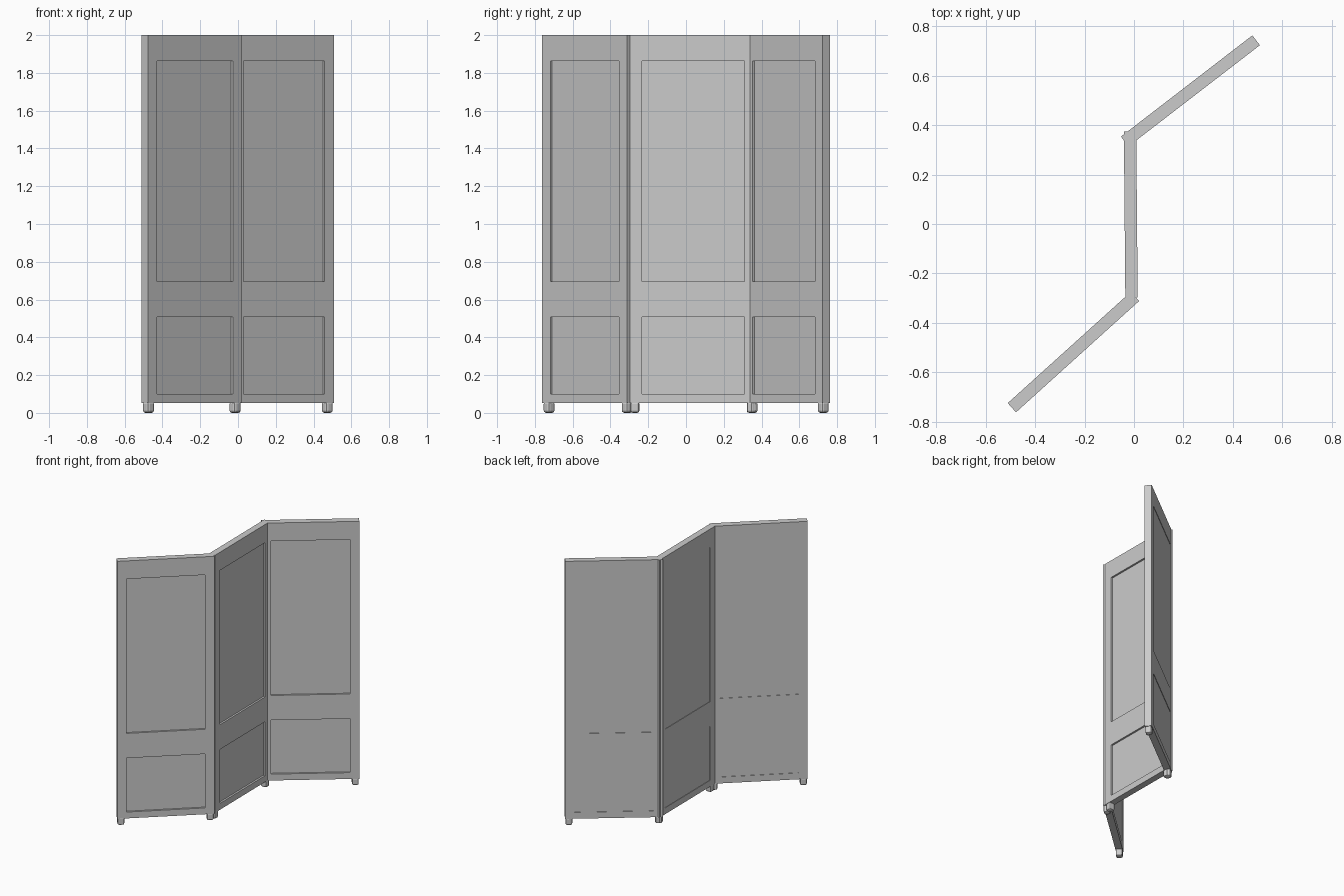
import bpy, bmesh
from math import radians, cos, sin
from mathutils import Matrix, Vector

if "Cube" in bpy.data.objects:
    bpy.data.objects.remove(bpy.data.objects["Cube"])

LENGTH, THICK = 0.671, 0.05
INSET = 0.064
FRONT_DEPTH, BACK_DEPTH = 0.014, 0.003
X = [-LENGTH / 2, -LENGTH / 2 + INSET, LENGTH / 2 - INSET, LENGTH / 2]
Z = [0.052, 0.10, 0.508, 0.695, 1.863, 2.0]


def make_object(name, bm, matrix):
    bmesh.ops.recalc_face_normals(bm, faces=bm.faces)
    mesh = bpy.data.meshes.new(name)
    bm.to_mesh(mesh)
    bm.free()
    obj = bpy.data.objects.new(name, mesh)
    obj.matrix_world = matrix
    bpy.context.collection.objects.link(obj)
    return obj


def box(name, lo, hi, matrix):
    lo, hi = Vector(lo), Vector(hi)
    bm = bmesh.new()
    bmesh.ops.create_cube(bm, size=1, matrix=Matrix.Translation((lo + hi) / 2)
                          @ Matrix.Diagonal((*(hi - lo), 1)))
    return make_object(name, bm, matrix)


def frame(name, matrix):
    # grid of cells with the two panel openings left out, then thickened
    bm = bmesh.new()
    v = [[bm.verts.new((x, -THICK / 2, z)) for z in Z] for x in X]
    faces = [bm.faces.new((v[i][j], v[i + 1][j], v[i + 1][j + 1], v[i][j + 1]))
             for i in range(3) for j in range(5) if not (i == 1 and j in (1, 3))]
    ext = bmesh.ops.extrude_face_region(bm, geom=faces, use_keep_orig=True)
    moved = [g for g in ext["geom"] if isinstance(g, bmesh.types.BMVert)]
    bmesh.ops.translate(bm, verts=moved, vec=(0, THICK, 0))
    return make_object(name, bm, matrix)


def screen_leaf(label, cx, cy, angle):
    m = Matrix.Translation((cx, cy, 0)) @ Matrix.Rotation(radians(angle), 4, 'Z')
    frame(label + "_frame", m)
    # recessed boards: deep on the front, nearly flush on the back
    for part, j in (("lower", 1), ("upper", 3)):
        box(f"{label}_{part}_board",
            (X[1], -THICK / 2 + FRONT_DEPTH, Z[j]),
            (X[2], THICK / 2 - BACK_DEPTH, Z[j + 1]), m)
    # chamfered block feet
    for side, s in (("left", -1), ("right", 1)):
        x, h = s * (LENGTH / 2 - 0.027), 0.0235
        foot = box(f"{label}_{side}_foot", (x - h, -h, 0), (x + h, h, 0.06), m)
        bev = foot.modifiers.new("chamfer", 'BEVEL')
        bev.width = 0.012
        bev.segments = 2


# outer leaves located from their free ends, middle leaf from its centre
half = LENGTH / 2
a, c = radians(37.6), radians(42.1)
screen_leaf("left_leaf", -0.494 + half * cos(c), -0.743 + half * sin(c), 42.1)
screen_leaf("middle_leaf", -0.013, 0.038, 90.5)
screen_leaf("right_leaf", 0.494 - half * cos(a), 0.743 - half * sin(a), 37.6)
